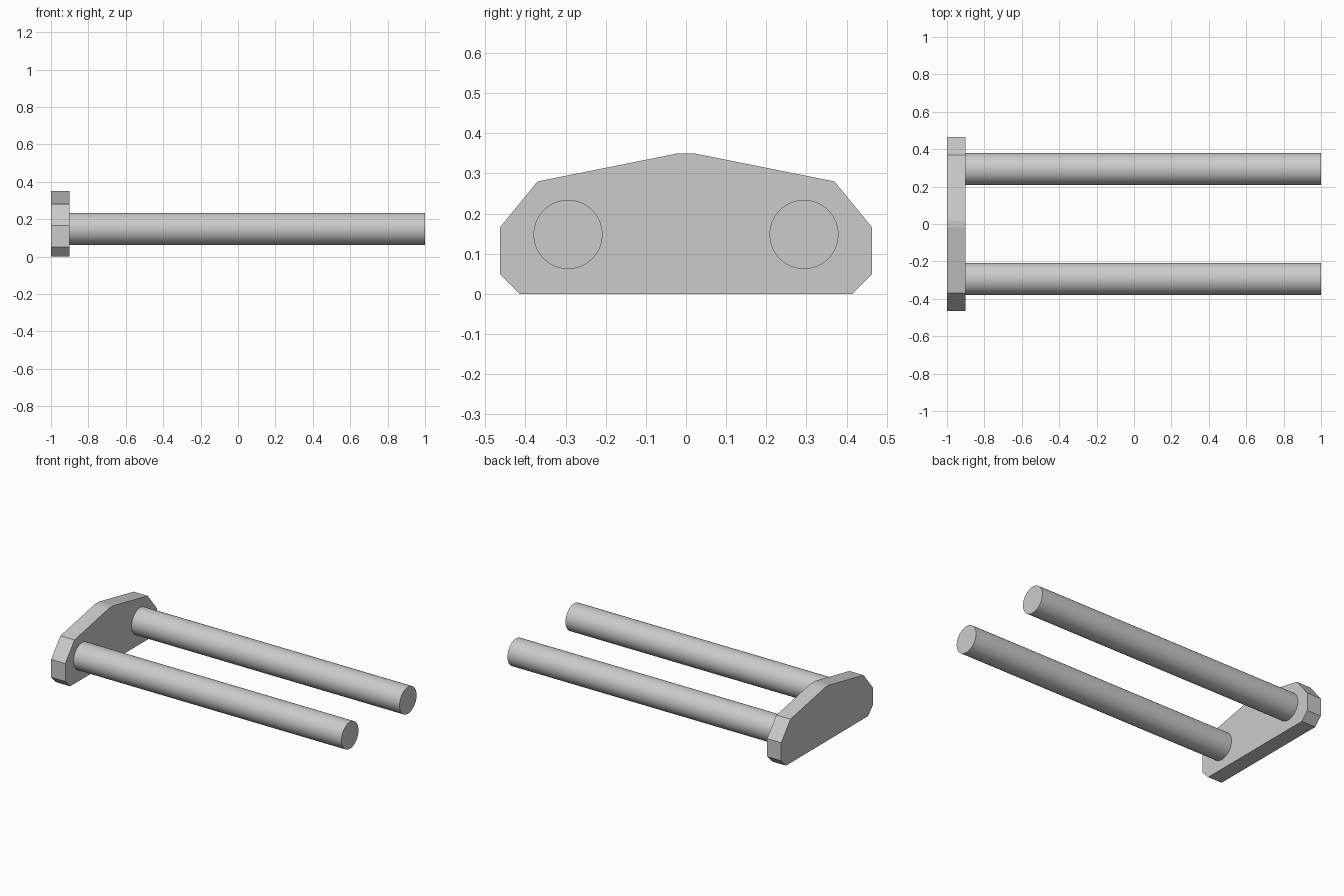
import bpy
import bmesh
import math

cube = bpy.data.objects.get("Cube")
if cube:
    bpy.data.objects.remove(cube, do_unlink=True)

grey = bpy.data.materials.new("light grey metal")
grey.use_nodes = True
colour = (0.6, 0.6, 0.6, 1)
grey.diffuse_color = colour
grey.node_tree.nodes["Principled BSDF"].inputs["Base Color"].default_value = colour

PLATE_LEFT, PLATE_RIGHT, PIN_END = -1.0, -0.9, 1.0

# End plate: half outline mirrored across y, extruded along x
half = [(0.415, 0), (0.464, 0.05), (0.464, 0.165), (0.37, 0.28), (0.02, 0.35)]
outline = half + [(-y, z) for y, z in reversed(half)]
bm = bmesh.new()
face = bm.faces.new([bm.verts.new((PLATE_LEFT, y, z)) for y, z in outline])
ext = bmesh.ops.extrude_face_region(bm, geom=[face])
moved = [v for v in ext["geom"] if isinstance(v, bmesh.types.BMVert)]
bmesh.ops.translate(bm, verts=moved, vec=(PLATE_RIGHT - PLATE_LEFT, 0, 0))
bmesh.ops.recalc_face_normals(bm, faces=bm.faces)
mesh = bpy.data.meshes.new("end_plate")
bm.to_mesh(mesh)
bm.free()
mesh.materials.append(grey)
plate = bpy.data.objects.new("end_plate", mesh)
bpy.context.collection.objects.link(plate)

# Two round pins standing out from the plate
for name, y in (("front_pin", -0.294), ("back_pin", 0.294)):
    bpy.ops.mesh.primitive_cylinder_add(
        vertices=64, radius=0.086, depth=PIN_END - PLATE_RIGHT,
        location=((PIN_END + PLATE_RIGHT) / 2, y, 0.148),
        rotation=(0, math.pi / 2, 0))
    pin = bpy.context.object
    pin.name = name
    pin.data.materials.append(grey)
    bpy.ops.object.shade_smooth_by_angle(angle=math.radians(30))
